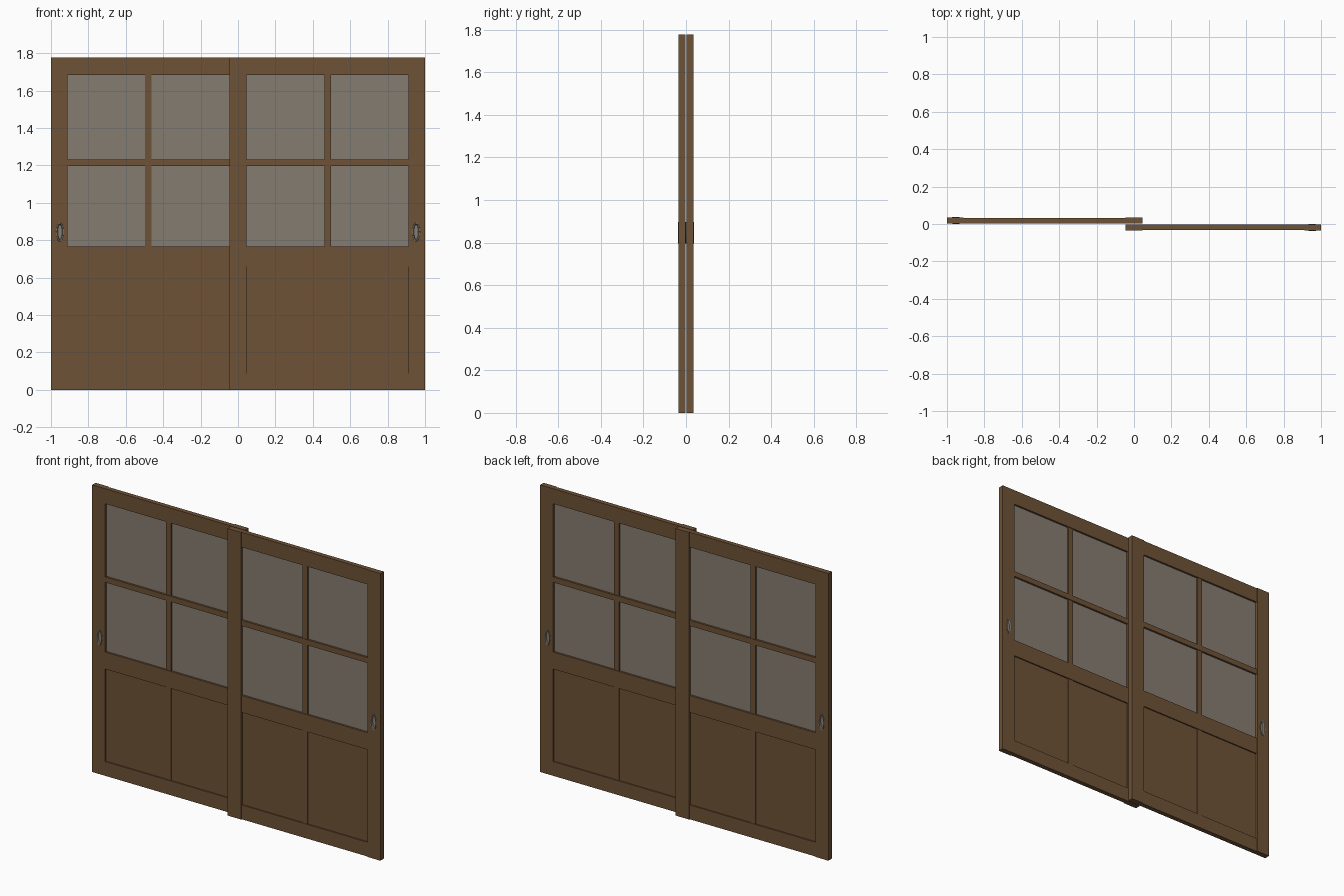
import bpy, bmesh, math

if "Cube" in bpy.data.objects:
    bpy.data.objects.remove(bpy.data.objects["Cube"])


def material(name, rgb):
    m = bpy.data.materials.new(name)
    m.diffuse_color = (*rgb, 1)
    m.use_nodes = True
    m.node_tree.nodes["Principled BSDF"].inputs["Base Color"].default_value = m.diffuse_color
    return m


WOOD = material("brown wood", (0.158, 0.085, 0.038))
GLASS = material("grey glass", (0.235, 0.204, 0.165))
METAL = material("grey metal", (0.24, 0.21, 0.175))


def add_object(name, bm, mat):
    bmesh.ops.recalc_face_normals(bm, faces=bm.faces)
    me = bpy.data.meshes.new(name)
    bm.to_mesh(me)
    bm.free()
    me.materials.append(mat)
    ob = bpy.data.objects.new(name, me)
    bpy.context.collection.objects.link(ob)
    return ob


def box(name, x, y, z, mat, s):
    """Box from ranges; s = -1 turns it half a turn about z."""
    bm = bmesh.new()
    bmesh.ops.create_cube(bm, size=1)
    for v in bm.verts:
        v.co = (s * (sum(x) / 2 + v.co.x * (x[1] - x[0])),
                s * (sum(y) / 2 + v.co.y * (y[1] - y[0])),
                sum(z) / 2 + v.co.z * (z[1] - z[0]))
    return add_object(name, bm, mat)


def oval_rings(name, rings, mat, s):
    """Stack of oval rings (half width, half height, y), capped at both ends."""
    n, bm, loops = 28, bmesh.new(), []
    for rx, rz, y in rings:
        loops.append([bm.verts.new((s * (0.952 + rx * math.cos(a)), s * y,
                                    0.845 + rz * math.sin(a)))
                      for a in (2 * math.pi * i / n for i in range(n))])
    for a, b in zip(loops, loops[1:]):
        for i in range(n):
            j = (i + 1) % n
            bm.faces.new((a[i], a[j], b[j], b[i]))
    bm.faces.new(loops[0])
    bm.faces.new(loops[-1])
    return add_object(name, bm, mat)


H = 1.777
FRONT, BACK = -0.036, -0.002
LEFT, RIGHT = (-0.0455, 0.0455), (0.911, 1.0)
SPAN = (0.0455, 0.911)

for side, s in (("right", 1), ("left", -1)):
    # Stiles stand proud of the rails on the outer face
    box(side + "_door_inner_stile", LEFT, (FRONT, BACK), (0, H), WOOD, s)
    stile = box(side + "_door_outer_stile", RIGHT, (FRONT, BACK), (0, H), WOOD, s)

    # Rails
    for label, z in (("bottom", (0, 0.088)), ("lock", (0.661, 0.766)),
                     ("middle", (1.197, 1.231)), ("top", (1.684, H))):
        box(f"{side}_door_{label}_rail", SPAN, (-0.031, BACK), z, WOOD, s)

    # Upright bars between the rails
    for label, z in (("panel", (0.088, 0.661)), ("lower_window", (0.766, 1.197)),
                     ("upper_window", (1.231, 1.684))):
        box(f"{side}_door_{label}_bar", (0.462, 0.496), (-0.028, -0.006), z, WOOD, s)

    # Wood panels and window panes
    for half, x in (("a", (0.0455, 0.462)), ("b", (0.496, 0.911))):
        box(f"{side}_door_panel_{half}", x, (-0.023, -0.010), (0.088, 0.661), WOOD, s)
        for label, z in (("lower", (0.766, 1.197)), ("upper", (1.231, 1.684))):
            box(f"{side}_door_{label}_pane_{half}", x, (-0.019, -0.014), z, GLASS, s)

    # Oval recessed pulls, one let into each face of the outer stile
    for label, face, d in (("front", FRONT, 1), ("back", BACK, -1)):
        cutter = oval_rings(f"{side}_{label}_pull_cutter",
                            [(0.017, 0.047, face - d * 0.01),
                             (0.017, 0.047, face + d * 0.011)], WOOD, s)
        cutter.hide_render = True
        cutter.hide_set(True)
        mod = stile.modifiers.new(label + "_pocket", 'BOOLEAN')
        mod.operation, mod.solver, mod.object = 'DIFFERENCE', 'EXACT', cutter
        oval_rings(f"{side}_door_{label}_pull",
                   [(0.016, 0.046, face + d * 0.0105),
                    (0.016, 0.046, face + d * 0.0002),
                    (0.020, 0.051, face + d * 0.0002),
                    (0.019, 0.050, face - d * 0.0018),
                    (0.014, 0.044, face - d * 0.0018),
                    (0.011, 0.038, face + d * 0.009)], METAL, s)
